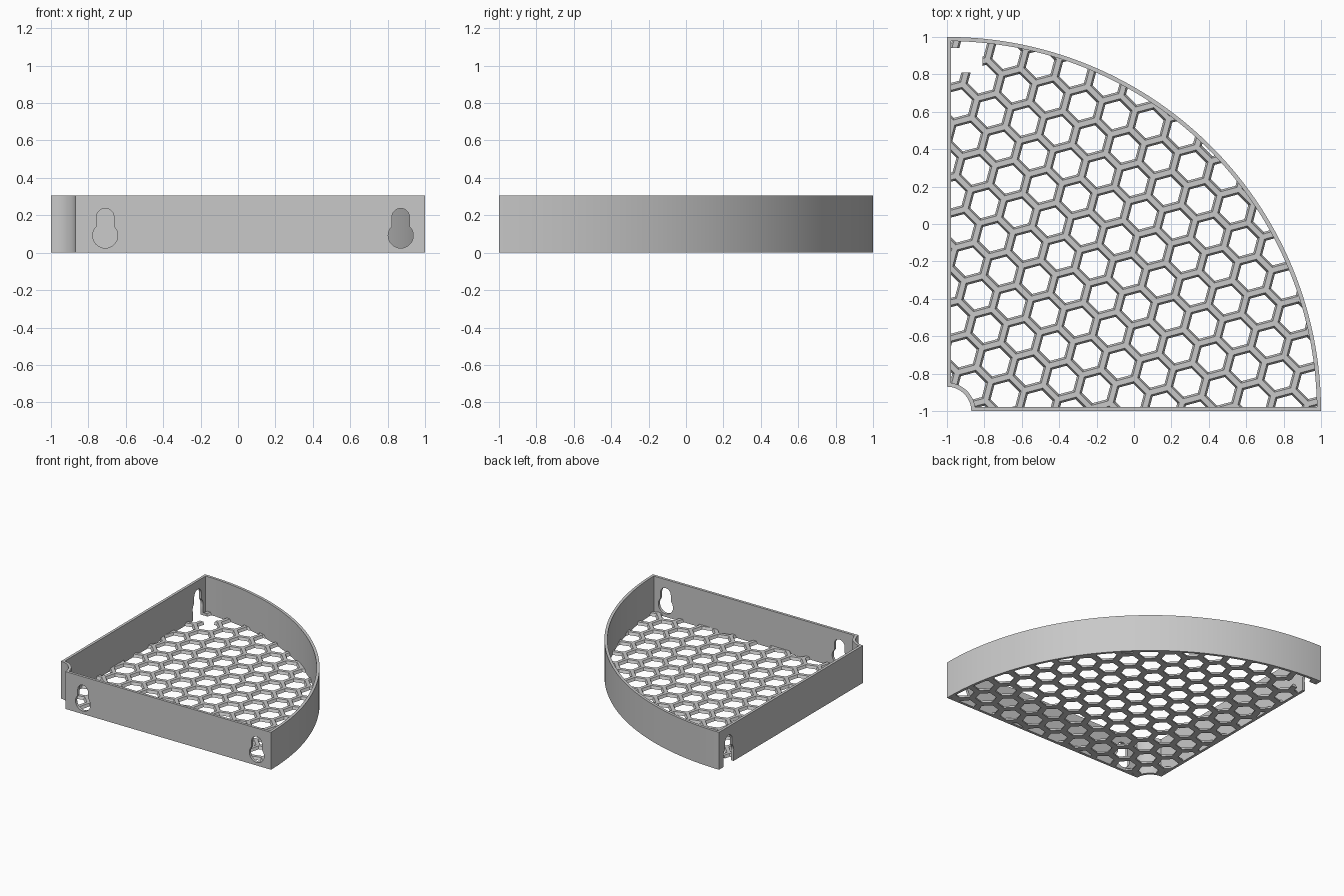
import bpy, bmesh, math
from mathutils import Vector

old = bpy.data.objects.get("Cube")
if old:
    bpy.data.objects.remove(old, do_unlink=True)

HEIGHT, WALL, FLOOR = 0.307, 0.022, 0.022
RADIUS, NOTCH = 2.0, 0.13
PITCH, BAR_TOP, BAR_BASE = 0.185, 0.028, 0.048

grey = bpy.data.materials.new("grey plastic")
grey.use_nodes = True
colour = (0.58, 0.58, 0.58, 1)
grey.diffuse_color = colour
grey.node_tree.nodes["Principled BSDF"].inputs["Base Color"].default_value = colour


def make(name, bm):
    bmesh.ops.recalc_face_normals(bm, faces=bm.faces)
    mesh = bpy.data.meshes.new(name)
    bm.to_mesh(mesh)
    bm.free()
    mesh.materials.append(grey)
    obj = bpy.data.objects.new(name, mesh)
    bpy.context.collection.objects.link(obj)
    return obj


def loft(bm, low, high):
    """Closed solid between two outlines with matching points."""
    a = [bm.verts.new(p) for p in low]
    b = [bm.verts.new(p) for p in high]
    n = len(a)
    bm.faces.new(a[::-1])
    bm.faces.new(b)
    for i in range(n):
        bm.faces.new((a[i], a[(i + 1) % n], b[(i + 1) % n], b[i]))


def prism(name, outline, z0, z1):
    bm = bmesh.new()
    loft(bm, [(x, y, z0) for x, y in outline], [(x, y, z1) for x, y in outline])
    return make(name, bm)


def cut(obj, cutter):
    mod = obj.modifiers.new("cut", "BOOLEAN")
    mod.object, mod.operation, mod.solver = cutter, "DIFFERENCE", "EXACT"
    bpy.context.view_layer.objects.active = obj
    bpy.ops.object.modifier_apply(modifier=mod.name)
    bpy.data.objects.remove(cutter, do_unlink=True)


def quarter(inset):
    """Quarter-disc outline with a scooped inner corner, moved inward."""
    def arc(r, steps):
        start = math.asin(inset / r)
        span = math.pi / 2 - 2 * start
        return [(r * math.cos(start + span * i / steps) - 1,
                 r * math.sin(start + span * i / steps) - 1) for i in range(steps + 1)]
    return arc(RADIUS - inset, 72) + arc(NOTCH + inset, 16)[::-1]


def keyhole(name, along_y, pos):
    """Keyhole-shaped cutter through one straight wall."""
    pts = []
    neck, big, zc, zn = 0.047, 0.067, 0.092, 0.19
    join = math.asin(neck / big)
    for i in range(25):
        a = math.pi / 2 + join + (2 * math.pi - 2 * join) * i / 24
        pts.append((big * math.cos(a), zc + big * math.sin(a)))
    for i in range(13):
        a = math.pi * i / 12
        pts.append((neck * math.cos(a), zn + neck * math.sin(a)))
    bm = bmesh.new()
    ends = []
    for d in (-1.05, -0.95):
        ends.append([(d, pos + u, z) if along_y else (pos + u, d, z) for u, z in pts])
    loft(bm, *ends)
    return make(name, bm)


def cable_slot():
    box = [(-1.1, 0.81), (-0.81, 0.81), (-0.81, 0.94), (-1.1, 0.94)]
    return prism("slot_cutter", box, -0.1, 0.092)


# Upright rim with keyholes and an open slot at the back corner
rim = prism("rim_wall", quarter(0), 0, HEIGHT)
cut(rim, prism("inside_cutter", quarter(WALL), -0.1, HEIGHT + 0.1))
for along_y, pos in ((False, -0.71), (False, 0.87), (True, 0.875)):
    cut(rim, keyhole("keyhole_cutter", along_y, pos))
cut(rim, cable_slot())

# Honeycomb floor, its openings widening upward
floor = prism("honeycomb_floor", quarter(WALL * 0.6), 0, FLOOR)
bm = bmesh.new()
corner = Vector((-1, -1))
u = Vector((math.cos(math.radians(45)), math.sin(math.radians(45)))) * PITCH
v = Vector((math.cos(math.radians(105)), math.sin(math.radians(105)))) * PITCH


def hexagon(c, bar, z):
    r = (PITCH - bar) / math.sqrt(3)
    return [(c.x + r * math.cos(math.radians(15 + 60 * k)),
             c.y + r * math.sin(math.radians(15 + 60 * k)), z) for k in range(6)]


slope = (BAR_BASE - BAR_TOP) / FLOOR
e = 0.004
for i in range(-14, 15):
    for j in range(-14, 15):
        c = corner + u * i + v * j
        if c.x > -1.12 and c.y > -1.12 and (c - corner).length < 2.12:
            loft(bm, hexagon(c, BAR_BASE + slope * e, -e),
                 hexagon(c, BAR_TOP - slope * e, FLOOR + e))
cut(floor, make("hex_cutter", bm))
cut(floor, cable_slot())

# Smooth the curved walls while keeping hard edges
for obj in (rim, floor):
    bpy.ops.object.select_all(action="DESELECT")
    obj.select_set(True)
    bpy.context.view_layer.objects.active = obj
    bpy.ops.object.shade_smooth_by_angle(angle=math.radians(25))
